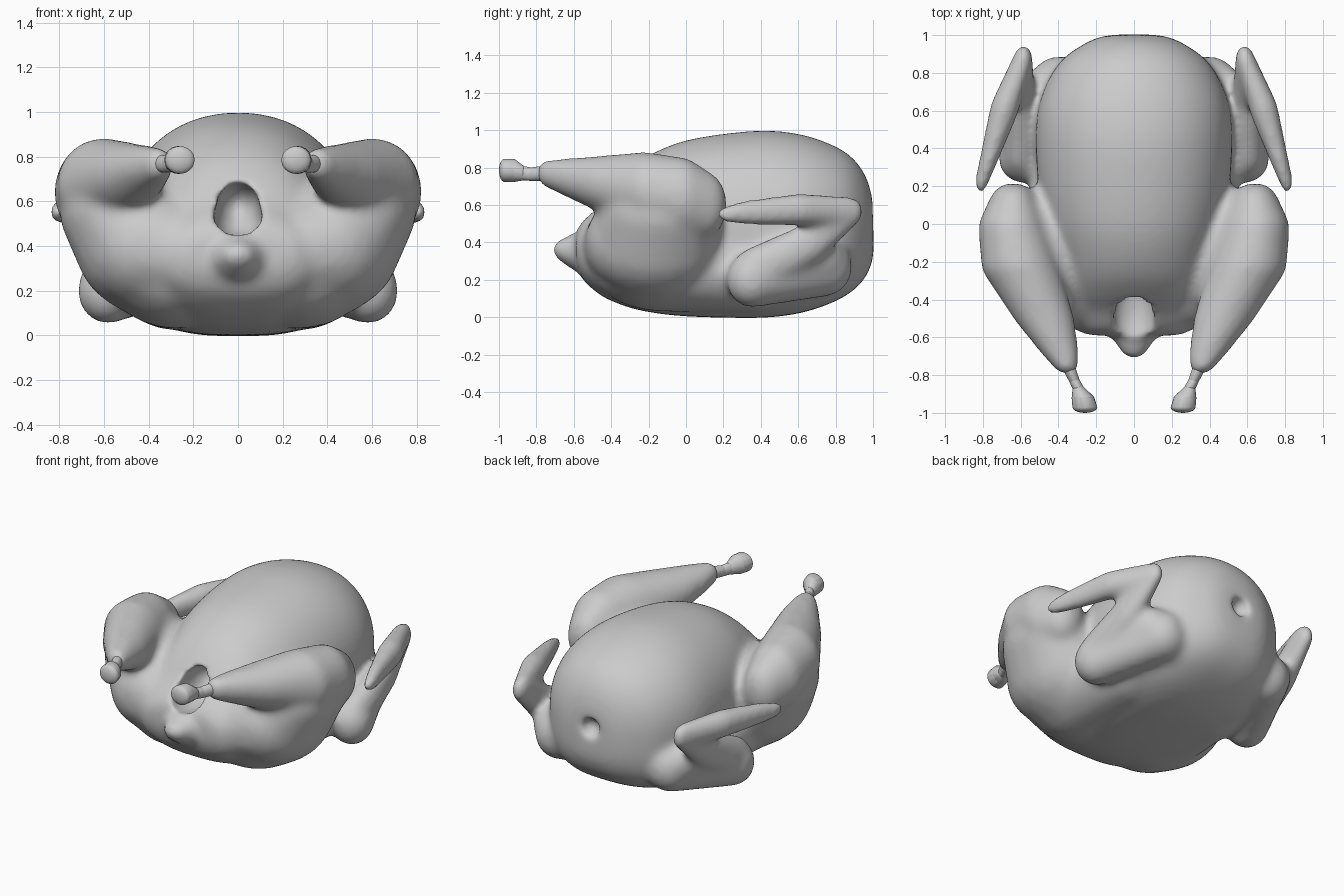
import bpy, bmesh, math
from mathutils import Vector

if "Cube" in bpy.data.objects:
    bpy.data.objects.remove(bpy.data.objects["Cube"])


def add_ball(bm, p, side=1):
    # ellipsoid given as x, y, z, rx, ry, rz
    geo = bmesh.ops.create_icosphere(bm, subdivisions=3, radius=1)
    for v in geo['verts']:
        v.co = Vector((p[0] * side + v.co.x * p[3], p[1] + v.co.y * p[4], p[2] + v.co.z * p[5]))


def add_limb(bm, pts, side=1):
    # chain of convex hulls around neighbouring ellipsoids
    for a, b in zip(pts, pts[1:]):
        part = bmesh.new()
        add_ball(part, a, side)
        add_ball(part, b, side)
        bmesh.ops.delete(part, geom=part.edges[:], context='EDGES_FACES')
        if not part.verts:
            add_ball(part, a, side)
            add_ball(part, b, side)
        bmesh.ops.convex_hull(part, input=part.verts[:])
        loose = [v for v in part.verts if not v.link_faces]
        bmesh.ops.delete(part, geom=loose, context='VERTS')
        bmesh.ops.recalc_face_normals(part, faces=part.faces[:])
        me = bpy.data.meshes.new("tmp")
        part.to_mesh(me)
        part.free()
        bm.from_mesh(me)
        bpy.data.meshes.remove(me)


def make_object(name, bm):
    me = bpy.data.meshes.new(name)
    bm.to_mesh(me)
    bm.free()
    ob = bpy.data.objects.new(name, me)
    bpy.context.collection.objects.link(ob)
    return ob


def spline_rows(rows, steps=4):
    # Catmull-Rom interpolation so the loft has no ridges
    out = []
    for i in range(len(rows) - 1):
        p = [rows[max(i - 1, 0)], rows[i], rows[i + 1], rows[min(i + 2, len(rows) - 1)]]
        for k in range(steps):
            t = k / steps
            out.append([.5 * (2 * b + (c - a) * t + (2 * a - 5 * b + 4 * c - d) * t * t
                              + (3 * b - a - 3 * c + d) * t ** 3) for a, b, c, d in zip(*p)])
    return out + [rows[-1]]


def add_body(bm, rows, n=64):
    # loft: y, half width, bottom z, top z; boxier underside
    rings = []
    for y, hw, z0, z1 in spline_rows(rows):
        zc, rz = (z0 + z1) / 2, (z1 - z0) / 2
        ring = []
        for i in range(n):
            t = 2 * math.pi * i / n
            c, s = math.cos(t), math.sin(t)
            e = 2 / (2.1 if s > 0 else 3.0)
            ring.append(bm.verts.new((hw * math.copysign(abs(c) ** e, c), y,
                                      zc + rz * math.copysign(abs(s) ** e, s))))
        rings.append(ring)
    for a, b in zip(rings, rings[1:]):
        for i in range(n):
            j = (i + 1) % n
            bm.faces.new((a[i], a[j], b[j], b[i]))
    bm.faces.new(rings[0])
    bm.faces.new(rings[-1])
    bmesh.ops.recalc_face_normals(bm, faces=bm.faces[:])


# Body shell
bird = bmesh.new()
add_body(bird, [
    (-.59, .24, .29, .46), (-.55, .32, .20, .53), (-.46, .37, .12, .61), (-.38, .39, .08, .71),
    (-.28, .405, .045, .81), (-.15, .43, .02, .89), (0, .47, .005, .945), (.2, .505, -.002, .98),
    (.42, .52, -.002, .998), (.6, .51, .02, .98), (.75, .46, .065, .935), (.87, .38, .125, .87),
    (.95, .27, .2, .775), (.99, .18, .28, .665), (1.003, .09, .34, .55)])

# Tail
add_limb(bird, [(0, -.45, .34, .22, .1, .14), (0, -.59, .35, .12, .07, .10),
                (0, -.67, .36, .07, .045, .055)])

# Legs and wings, both sides
drumstick = [(.355, -.765, .77, .062, .03, .068), (.39, -.68, .755, .10, .05, .092),
             (.475, -.5, .72, .16, .06, .14), (.605, -.22, .675, .205, .12, .21),
             (.645, -.02, .64, .18, .14, .215), (.64, .1, .6, .13, .12, .18)]
thigh = [(.56, -.13, .55, .24, .32, .22), (.42, -.16, .41, .31, .37, .31),
         (.28, -.13, .28, .31, .38, .25)]
rump = [(.2, -.36, .36, .2, .21, .2), (.42, -.2, .40, .29, .34, .29)]
flank = [(.28, -.13, .28, .31, .38, .25), (.30, .35, .26, .23, .25, .235),
         (.26, .68, .31, .25, .21, .22)]
humerus = [(.40, .74, .27, .15, .15, .16), (.585, .35, .2, .135, .135, .15)]
forearm = [(.60, .38, .25, .1, .13, .13), (.60, .65, .39, .08, .11, .11),
           (.585, .87, .565, .05, .085, .085)]
web = [(.46, .70, .31, .13, .15, .13), (.56, .5, .27, .1, .16, .12)]
hand = [(.585, .87, .565, .05, .085, .085), (.69, .6, .575, .075, .1, .088),
        (.775, .33, .56, .045, .08, .07), (.81, .22, .55, .035, .065, .05)]
for side in (1, -1):
    for limb in (drumstick, thigh, rump, flank, humerus, forearm, web, hand):
        add_limb(bird, limb, side)
body = make_object("roast_bird", bird)

# Cutters for the rear cavity and the neck dimple
cut = bmesh.new()
add_limb(cut, [(0, -.47, .525, .11, .2, .095), (0, -.4, .58, .095, .17, .105)])
add_ball(cut, (0, 1.0, .51, .065, .065, .065))
cutter = make_object("cavity_cutter", cut)
cutter.hide_render = True


def add_remesh(size, smooth):
    m = body.modifiers.new("remesh", 'REMESH')
    m.mode, m.voxel_size, m.use_smooth_shade = 'VOXEL', size, True
    s = body.modifiers.new("smooth", 'SMOOTH')
    s.factor, s.iterations = .5, smooth


# Fuse the skin, carve it, and soften the seams
add_remesh(.016, 18)
b = body.modifiers.new("carve", 'BOOLEAN')
b.operation, b.solver, b.object = 'DIFFERENCE', 'EXACT', cutter
add_remesh(.016, 8)
dg = bpy.context.evaluated_depsgraph_get()
baked = bpy.data.meshes.new_from_object(body.evaluated_get(dg))
body.modifiers.clear()
body.data = baked
bpy.data.objects.remove(cutter)
body.data.polygons.foreach_set("use_smooth", [True] * len(body.data.polygons))

# Leg bones with knuckle ends
bone = [(.35, -.75, .77, .035, .03, .04), (.315, -.83, .765, .028, .02, .036),
        (.295, -.87, .77, .03, .02, .038), (.27, -.92, .785, .06, .02, .062),
        (.26, -.97, .785, .066, .03, .062)]
for side, name in ((1, "right_leg_bone"), (-1, "left_leg_bone")):
    bm = bmesh.new()
    add_limb(bm, bone, side)
    ob = make_object(name, bm)
    ob.data.polygons.foreach_set("use_smooth", [True] * len(ob.data.polygons))
